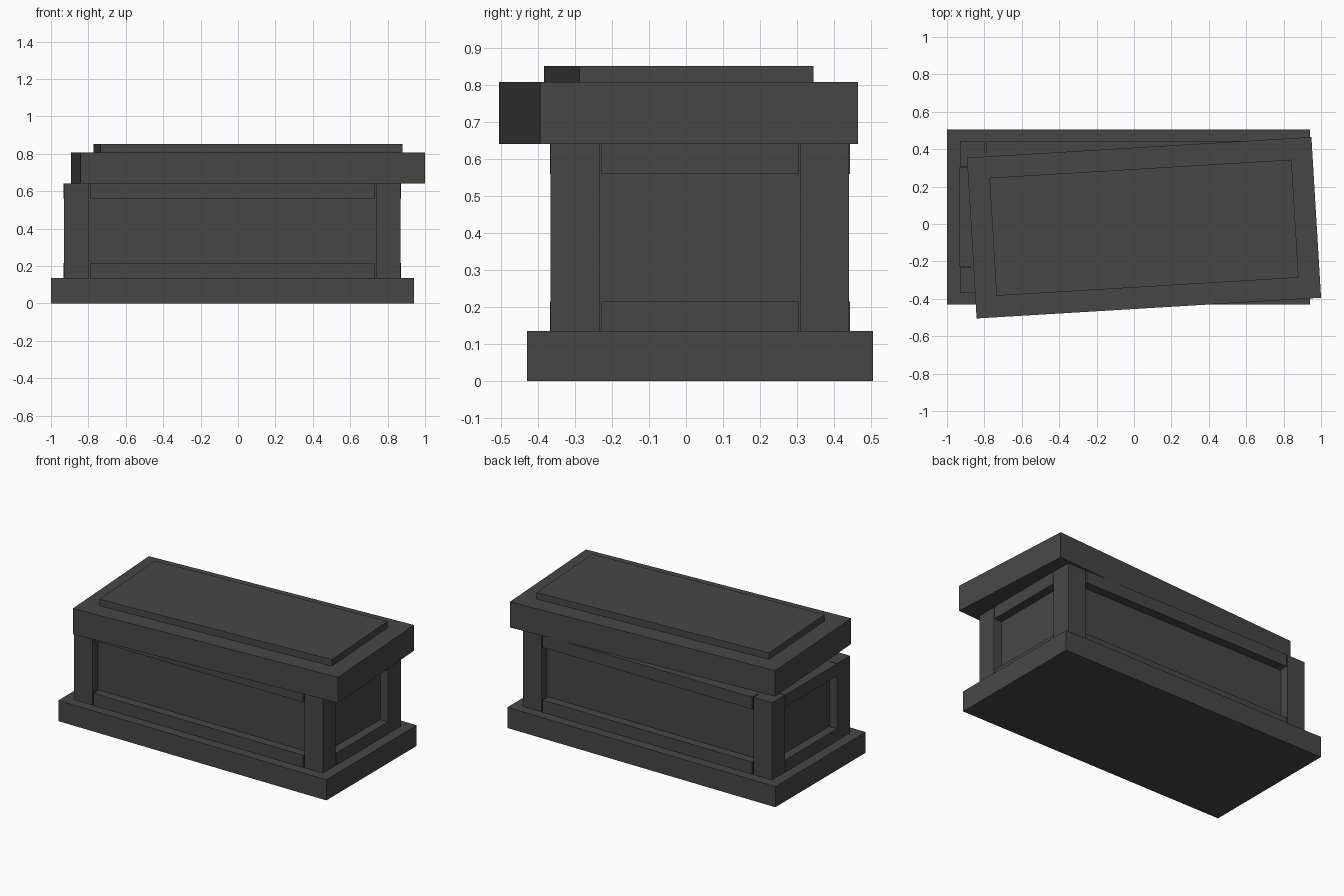
import bpy
from mathutils import Matrix, Vector

if "Cube" in bpy.data.objects:
    bpy.data.objects.remove(bpy.data.objects["Cube"])

stone = bpy.data.materials.new("dark stone")
stone.diffuse_color = (0.068, 0.060, 0.057, 1)
stone.use_nodes = True
stone.node_tree.nodes["Principled BSDF"].inputs["Base Color"].default_value = stone.diffuse_color


def box(name, lo, hi, pivot=None, turn=0.0):
    """Axis-aligned box between two corners, optionally turned about z."""
    lo, hi = Vector(lo), Vector(hi)
    bpy.ops.mesh.primitive_cube_add(size=1)
    ob = bpy.context.object
    ob.name = name
    size = hi - lo
    m = Matrix.Translation((lo + hi) / 2) @ Matrix.Diagonal((*size, 1))
    if pivot:
        m = Matrix.Translation(pivot) @ Matrix.Rotation(turn, 4, 'Z') @ m
    ob.data.transform(m)
    ob.data.materials.append(stone)
    return ob


# body dimensions: centre, half sizes, heights
CX, CY = -0.03, 0.0375
HX, HY = 0.90, 0.403
Z0, Z1 = 0.135, 0.64
POST, RECESS, GAP, RAIL = 0.133, 0.055, 0.008, 0.08

# stepped base and recessed chest core
box("base", (CX - 0.97, CY - 0.467, 0), (CX + 0.97, CY + 0.467, Z0))
box("chest_core", (CX - HX + RECESS, CY - HY + RECESS, Z0),
    (CX + HX - RECESS, CY + HY - RECESS, Z1))


def span(c, s, a, b):
    """Ordered range between distances a and b on side s of centre c."""
    return sorted((c + s * a, c + s * b))


# corner posts
for sx in (-1, 1):
    for sy in (-1, 1):
        x = span(CX, sx, HX - POST, HX)
        y = span(CY, sy, HY - POST, HY)
        box("corner_post", (x[0], y[0], Z0), (x[1], y[1], Z1))

# top and bottom rails framing the panels on all four sides
for label, z in (("bottom", Z0), ("top", Z1 - RAIL)):
    for s in (-1, 1):
        y = span(CY, s, HY - RECESS, HY + 0.002)
        w = HX - POST - GAP
        box(label + "_long_rail", (CX - w, y[0], z), (CX + w, y[1], z + RAIL))
        x = span(CX, s, HX - RECESS, HX + 0.002)
        w = HY - POST - GAP / 2
        box(label + "_end_rail", (x[0], CY - w, z), (x[1], CY + w, z + RAIL))

# lid pushed aside and slightly turned
LID = (0.0535, -0.02, 0)
box("lid", (-0.9225, -0.4305, Z1), (0.9225, 0.4305, 0.808), LID, 0.06)
box("lid_raised_panel", (-0.809, -0.316, 0.808), (0.809, 0.316, 0.851), LID, 0.06)
